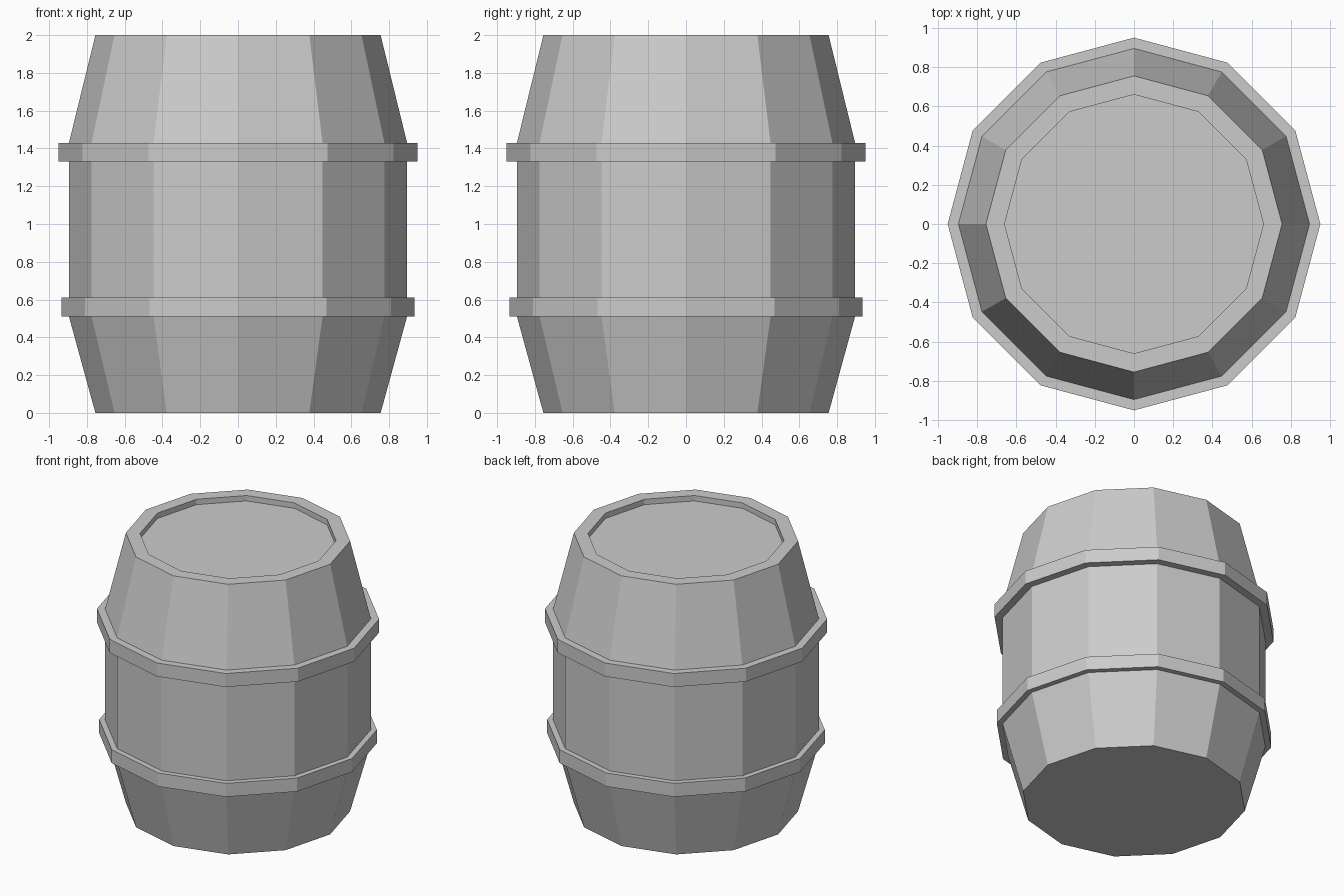
import bpy
import bmesh
from math import cos, sin, pi

if "Cube" in bpy.data.objects:
    bpy.data.objects.remove(bpy.data.objects["Cube"])

SIDES = 12


def lathe(name, profile, closed=False):
    """Revolve (radius, z) points into a flat-sided object; open profiles get end caps."""
    bm = bmesh.new()
    rings = [[bm.verts.new((r * cos(2 * pi * i / SIDES), r * sin(2 * pi * i / SIDES), z))
              for i in range(SIDES)] for r, z in profile]
    pairs = list(zip(rings, rings[1:]))
    if closed:
        pairs.append((rings[-1], rings[0]))
    else:
        bm.faces.new(rings[0][::-1])
        bm.faces.new(rings[-1])
    for a, b in pairs:
        for i in range(SIDES):
            j = (i + 1) % SIDES
            bm.faces.new((a[i], a[j], b[j], b[i]))
    bmesh.ops.recalc_face_normals(bm, faces=bm.faces)
    mesh = bpy.data.meshes.new(name)
    bm.to_mesh(mesh)
    bm.free()
    obj = bpy.data.objects.new(name, mesh)
    bpy.context.collection.objects.link(obj)
    return obj


def hoop(name, radius, z0, z1):
    inner = 0.885
    return lathe(name, [(inner, z0), (radius, z0), (radius, z1), (inner, z1)], closed=True)


# Barrel body with a raised rim around the recessed lid
lathe("barrel_body", [(0.755, 0), (0.895, 0.51), (0.895, 1.43),
                      (0.755, 2.0), (0.66, 2.0), (0.66, 1.96)])

# Hoops around the staves
hoop("lower_hoop", 0.935, 0.51, 0.61)
hoop("upper_hoop", 0.95, 1.33, 1.43)
